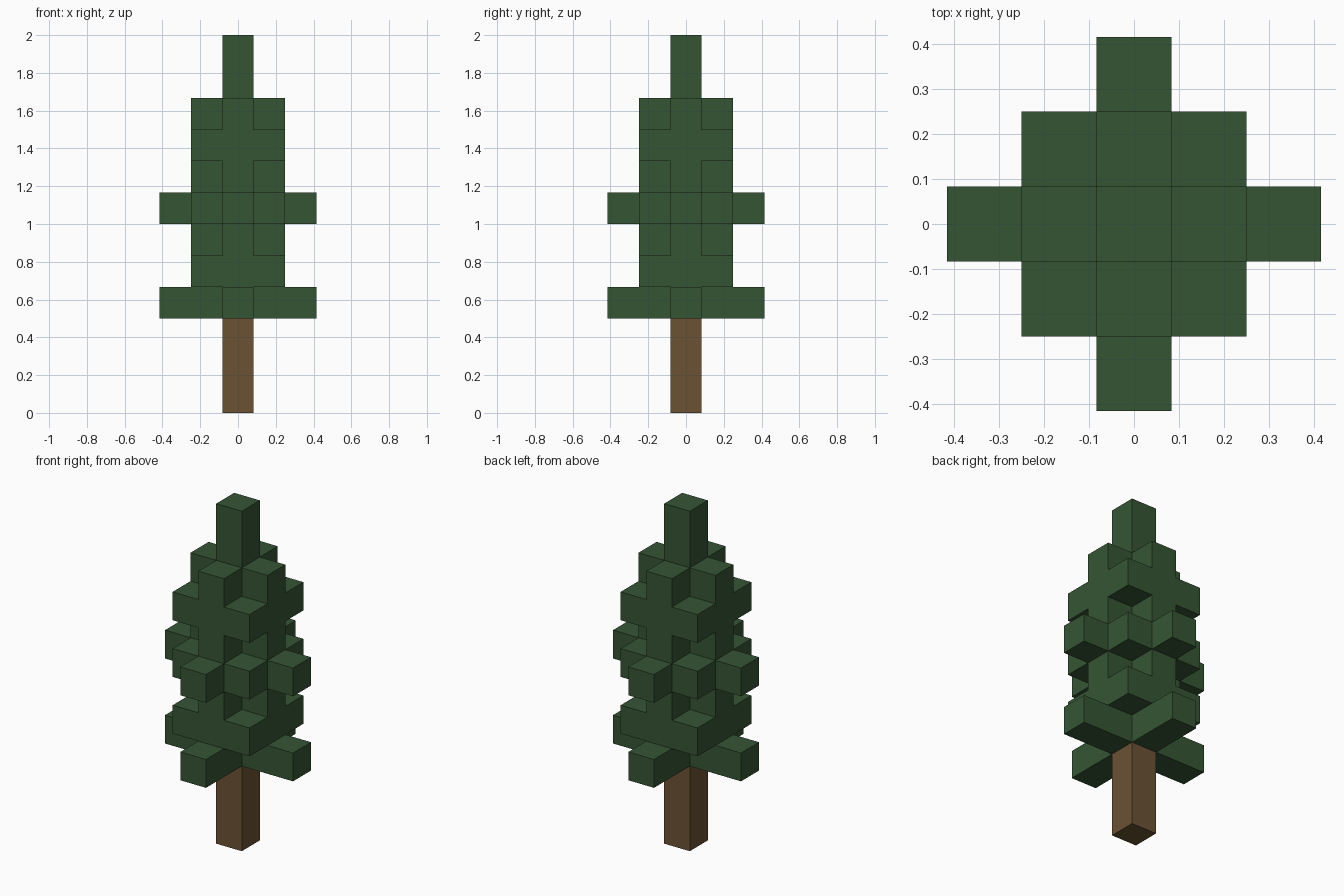
import bpy
import bmesh
from mathutils import Vector

cube = bpy.data.objects.get("Cube")
if cube:
    bpy.data.objects.remove(cube, do_unlink=True)

UNIT = 1 / 6  # edge of one block


def make_material(name, rgb):
    mat = bpy.data.materials.new(name)
    mat.use_nodes = True
    mat.diffuse_color = (*rgb, 1)
    bsdf = next(n for n in mat.node_tree.nodes if n.type == "BSDF_PRINCIPLED")
    bsdf.inputs["Base Color"].default_value = (*rgb, 1)
    bsdf.inputs["Roughness"].default_value = 0.9
    return mat


def grid(radius, keep):
    """Block positions of one layer that satisfy the rule."""
    span = range(-radius, radius + 1)
    return {(x, y) for x in span for y in span if keep(x, y)}


def block_object(name, cells, mat, neighbours):
    """Mesh of unit blocks, leaving out faces between touching blocks."""
    bm = bmesh.new()
    axes = [Vector((1, 0, 0)), Vector((0, 1, 0)), Vector((0, 0, 1))]
    for cell in sorted(cells):
        centre = Vector(cell) + Vector((0, 0, 0.5))
        for i in range(3):
            for sign in (1, -1):
                n = axes[i] * sign
                if tuple(int(c + d) for c, d in zip(cell, n)) in neighbours:
                    continue
                u, v = axes[(i + 1) % 3] * sign, axes[(i + 2) % 3]
                corners = [(-1, -1), (1, -1), (1, 1), (-1, 1)]
                bm.faces.new([bm.verts.new((centre + (n + u * a + v * b) / 2) * UNIT)
                              for a, b in corners])
    bmesh.ops.remove_doubles(bm, verts=bm.verts, dist=UNIT / 100)
    mesh = bpy.data.meshes.new(name)
    bm.to_mesh(mesh)
    bm.free()
    mesh.materials.append(mat)
    obj = bpy.data.objects.new(name, mesh)
    bpy.context.collection.objects.link(obj)


# Layer shapes
single = {(0, 0)}
small_cross = grid(1, lambda x, y: x * y == 0)
long_cross = grid(2, lambda x, y: x * y == 0)
square = grid(1, lambda x, y: True)

# Parts from the ground up
bark = make_material("bark_brown", (0.147, 0.084, 0.034))
needles = make_material("needle_green", (0.036, 0.091, 0.034))
parts = [
    ("trunk", bark, [single] * 3),
    ("lower_branches", needles, [long_cross, square, small_cross]),
    ("middle_branches", needles, [long_cross | square, small_cross]),
    ("upper_branches", needles, [square, small_cross]),
    ("tree_tip", needles, [single] * 2),
]

level = 0
built = []
for name, mat, layers in parts:
    cells = {(x, y, level + i) for i, layer in enumerate(layers) for x, y in layer}
    built.append((name, cells, mat))
    level += len(layers)

everything = set().union(*(cells for _, cells, _ in built))
for name, cells, mat in built:
    block_object(name, cells, mat, everything)
